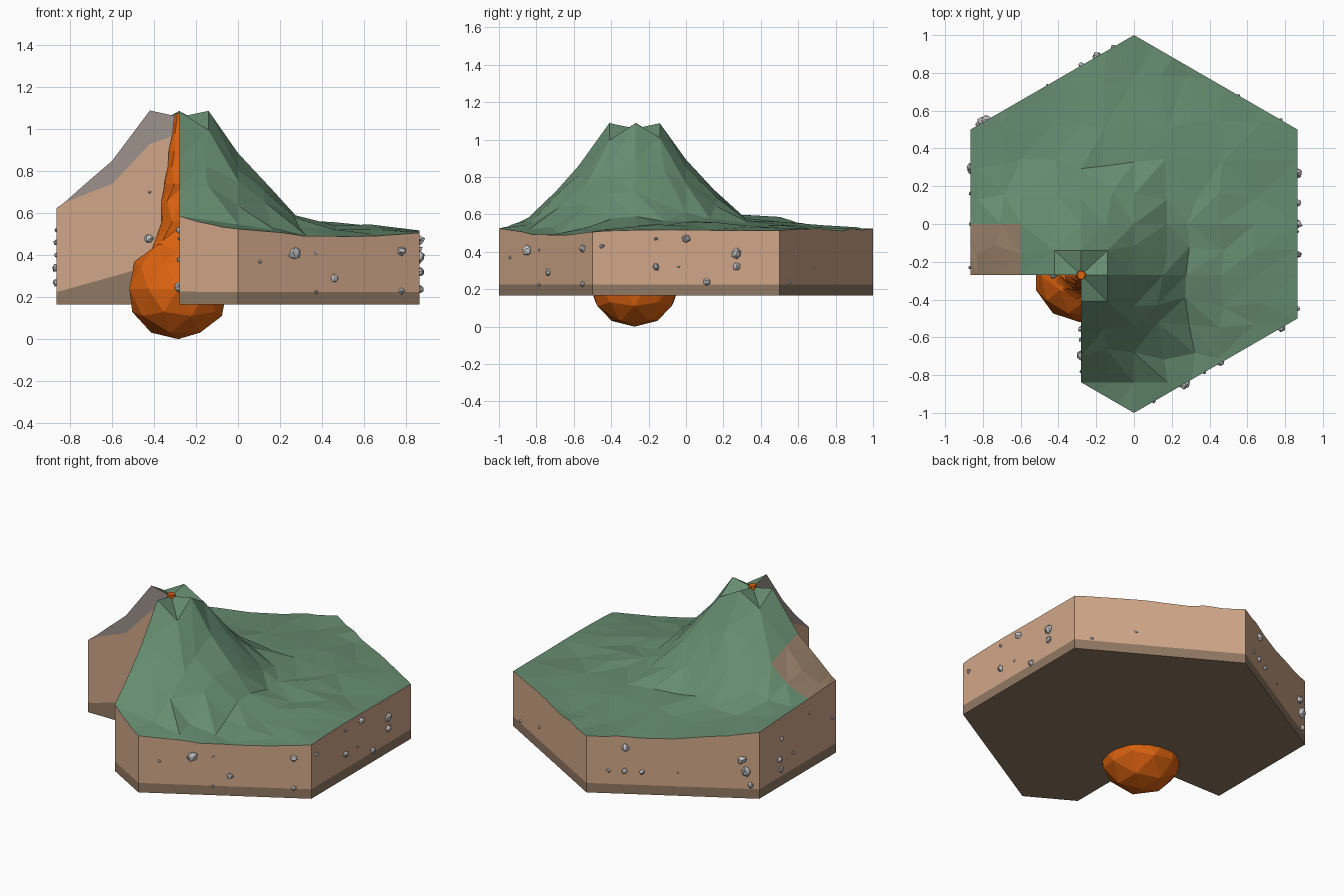
import bpy, bmesh, math, random
from mathutils import Vector, Matrix

if "Cube" in bpy.data.objects:
    bpy.data.objects.remove(bpy.data.objects["Cube"])

random.seed(4)
CX, CY, BASE, H = -0.28, -0.27, 0.165, 0.866


def material(name, rgb):
    m = bpy.data.materials.new(name)
    m.diffuse_color = (*rgb, 1)
    m.use_nodes = True
    m.node_tree.nodes["Principled BSDF"].inputs["Base Color"].default_value = m.diffuse_color
    return m


GREEN = material("grass green", (0.133, 0.263, 0.162))
TAN = material("soil tan", (0.64, 0.39, 0.25))
BROWN = material("deep brown", (0.28, 0.19, 0.125))
GREY = material("rock grey", (0.34, 0.285, 0.265))
ORANGE = material("lava orange", (0.73, 0.125, 0.005))
STONE = material("pebble grey", (0.52, 0.52, 0.54))


def finish(bm, name, mats):
    me = bpy.data.meshes.new(name)
    bm.to_mesh(me)
    bm.free()
    for m in mats:
        me.materials.append(m)
    ob = bpy.data.objects.new(name, me)
    bpy.context.collection.objects.link(ob)
    return ob


def interp(table, t):
    for (a, va), (b, vb) in zip(table, table[1:]):
        if t <= b:
            return va + (vb - va) * max(0, t - a) / (b - a)
    return table[-1][1]


SLOPE = [(0, 1.06), (.14, 1.09), (.25, .92), (.33, .82), (.42, .74), (.5, .65),
         (.58, .575), (.65, .56), (.8, .55), (1.2, .515), (1.8, .51)]


def radius(x, y):
    return math.hypot(x - CX, y - CY)


def height(x, y):
    z = interp(SLOPE, radius(x, y))
    z += 0.05 * min(1, max(0, (-x - 0.5) / 0.36))            # raised left side
    z -= 0.06 * math.exp(-((x - .4) ** 2 + (y + .85) ** 2) / 0.2)  # front dip
    return z


# Terrain: irregular grid shaped by the volcano slope, trimmed to a hexagon
xs = [-H, -.83, -.71, -.6, -.42, CX, -.14, 0, .15, .3, .46, .66, H]
ys = [-1, -.84, -.69, -.55, -.41, CY, -.14, 0, .15, .32, .52, .76, 1]
bm = bmesh.new()
grid = []
for x in xs:
    row = []
    for y in ys:
        px, py, z = x, y, height(x, y)
        if radius(x, y) > .22:
            if abs(x) < .8 and x not in (CX, -.6, 0):
                px += random.uniform(-.03, .03)
            if abs(y) < .8 and y not in (CY, 0):
                py += random.uniform(-.03, .03)
            if abs(x) < .8:
                z = height(px, py) + random.uniform(-.012, .012)
        row.append(bm.verts.new((px, py, z)))
    grid.append(row)
for i in range(len(xs) - 1):
    for j in range(len(ys) - 1):
        q = [grid[i][j], grid[i + 1][j], grid[i + 1][j + 1], grid[i][j + 1]]
        k = random.randint(0, 1)
        q = q[k:] + q[:k]
        bm.faces.new((q[0], q[1], q[2]))
        bm.faces.new((q[0], q[2], q[3]))
for sx in (-1, 1):
    for sy in (-1, 1):
        bmesh.ops.bisect_plane(bm, geom=bm.verts[:] + bm.edges[:] + bm.faces[:], dist=1e-5,
                               plane_co=(0, sy, 0), plane_no=(sx * .5, sy * H, 0), clear_outer=True)
# Quarter cutaway at the front left
gone = [f for f in bm.faces if f.calc_center_median().x < CX and f.calc_center_median().y < CY]
bmesh.ops.delete(bm, geom=gone, context='FACES')
bmesh.ops.triangulate(bm, faces=bm.faces[:])
for f in bm.faces:   # bare patch beside the cut
    c = f.calc_center_median()
    f.material_index = int(c.x < -.6 and c.y < 0)


# Earth walls: rock, soil and deep layers under every border edge
def levels(co):
    r = radius(co.x, co.y)
    rock = co.z - interp([(0, .08), (.14, .16), (.3, .12), (.55, 0), (2, 0)], r)
    deep = .225 + max(0, .58 - r) * .28
    return [co.z, rock, deep, BASE]


walls = bmesh.new()
for e in bm.edges:
    if not e.is_boundary:
        continue
    lp = e.link_loops[0]
    a, b = lp.vert.co, lp.link_loop_next.vert.co
    la, lb = levels(a), levels(b)
    for k in range(3):
        if la[k] - la[k + 1] + lb[k] - lb[k + 1] < 1e-4:
            continue
        pts = [(a.x, a.y, la[k + 1]), (b.x, b.y, lb[k + 1]), (b.x, b.y, lb[k]), (a.x, a.y, la[k])]
        if la[k] - la[k + 1] < 1e-4:
            pts.pop()
        elif lb[k] - lb[k + 1] < 1e-4:
            pts.pop(2)
        walls.faces.new([walls.verts.new(p) for p in pts]).material_index = k
yc = -(1 + CX * .5 / H)
under = [(0, -1), (CX, yc), (CX, CY), (-H, CY), (-H, .5), (0, 1), (H, .5), (H, -.5)]
walls.faces.new([walls.verts.new((x, y, BASE)) for x, y in under]).material_index = 2
bmesh.ops.remove_doubles(walls, verts=walls.verts[:], dist=1e-5)
finish(bm, "volcano_terrain", [GREEN, BROWN])
finish(walls, "earth_layers", [GREY, TAN, BROWN])

# Magma chamber
bm = bmesh.new()
bmesh.ops.create_icosphere(bm, subdivisions=2, radius=.245)
for v in bm.verts:
    v.co += Vector((CX - .005, CY - .005, .243))
    v.co.z = max(v.co.z, .004)
zmin = min(v.co.z for v in bm.verts)
for v in bm.verts:
    v.co.z -= zmin
finish(bm, "magma_chamber", [ORANGE])

# Lava conduit: rough tapering column
bm = bmesh.new()
rings = []
for z, r in [(.4, .15), (.47, .11), (.56, .088), (.66, .08), (.74, .07), (.82, .058),
             (.9, .05), (.98, .035), (1.04, .028), (1.075, .022)]:
    tw = random.uniform(0, .5)
    rings.append([bm.verts.new((CX + r * random.uniform(.9, 1.12) * math.cos(tw + k * math.pi / 4),
                                CY + r * random.uniform(.9, 1.12) * math.sin(tw + k * math.pi / 4), z))
                  for k in range(8)])
for lo, hi in zip(rings, rings[1:]):
    for k in range(8):
        n = (k + 1) % 8
        bm.faces.new((lo[k], lo[n], hi[n]))
        bm.faces.new((lo[k], hi[n], hi[k]))
bm.faces.new(rings[-1])
finish(bm, "lava_conduit", [ORANGE])

# Pebbles embedded in the walls: (start, end) of wall, then (fraction, z, size)
pebbles = [
    ((0, -1), (H, -.5), [(.12, .37, .01), (.31, .41, .032), (.43, .41, .009), (.43, .225, .011),
                         (.53, .29, .021), (.9, .42, .024), (.9, .23, .018)]),
    ((H, -.5), (H, .5), [(.05, .43, .015), (.34, .47, .011), (.5, .47, .026), (.34, .32, .022),
                         (.46, .32, .008), (.61, .24, .022), (.77, .39, .029), (.77, .32, .022)]),
    ((H, .5), (0, 1), [(.1, .24, .011), (.36, .31, .01)]),
    ((0, 1), (-H, .5), [(.225, .46, .027), (.127, .31, .014), (.22, .31, .02), (.32, .31, .017),
                        (.53, .31, .008), (.9, .41, .03), (.925, .335, .034), (.95, .25, .02)]),
    ((-H, .5), (-H, CY), [(.26, .34, .022), (.29, .46, .015), (.44, .33, .012), (.28, .27, .02),
                          (.65, .52, .011), (.95, .4, .011)]),
    ((-H, CY), (CX, CY), [(.75, .48, .026), (.76, .7, .008)]),
    ((CX, CY), (CX, yc), [(.75, .25, .028), (.5, .52, .018), (.9, .48, .01), (.6, .38, .015)]),
]
bm = bmesh.new()
for p, q, items in pebbles:
    for t, z, s in items:
        pos = Vector((p[0] + (q[0] - p[0]) * t, p[1] + (q[1] - p[1]) * t, z))
        rot = Matrix.Rotation(random.uniform(0, 6.28), 4, 'Z') @ Matrix.Rotation(random.uniform(0, 6.28), 4, 'X')
        new = bmesh.ops.create_icosphere(bm, subdivisions=1, radius=s, matrix=Matrix.Translation(pos) @ rot)
        for v in new["verts"]:
            v.co = pos + (v.co - pos) * random.uniform(.75, 1.15)
finish(bm, "pebbles", [STONE])
